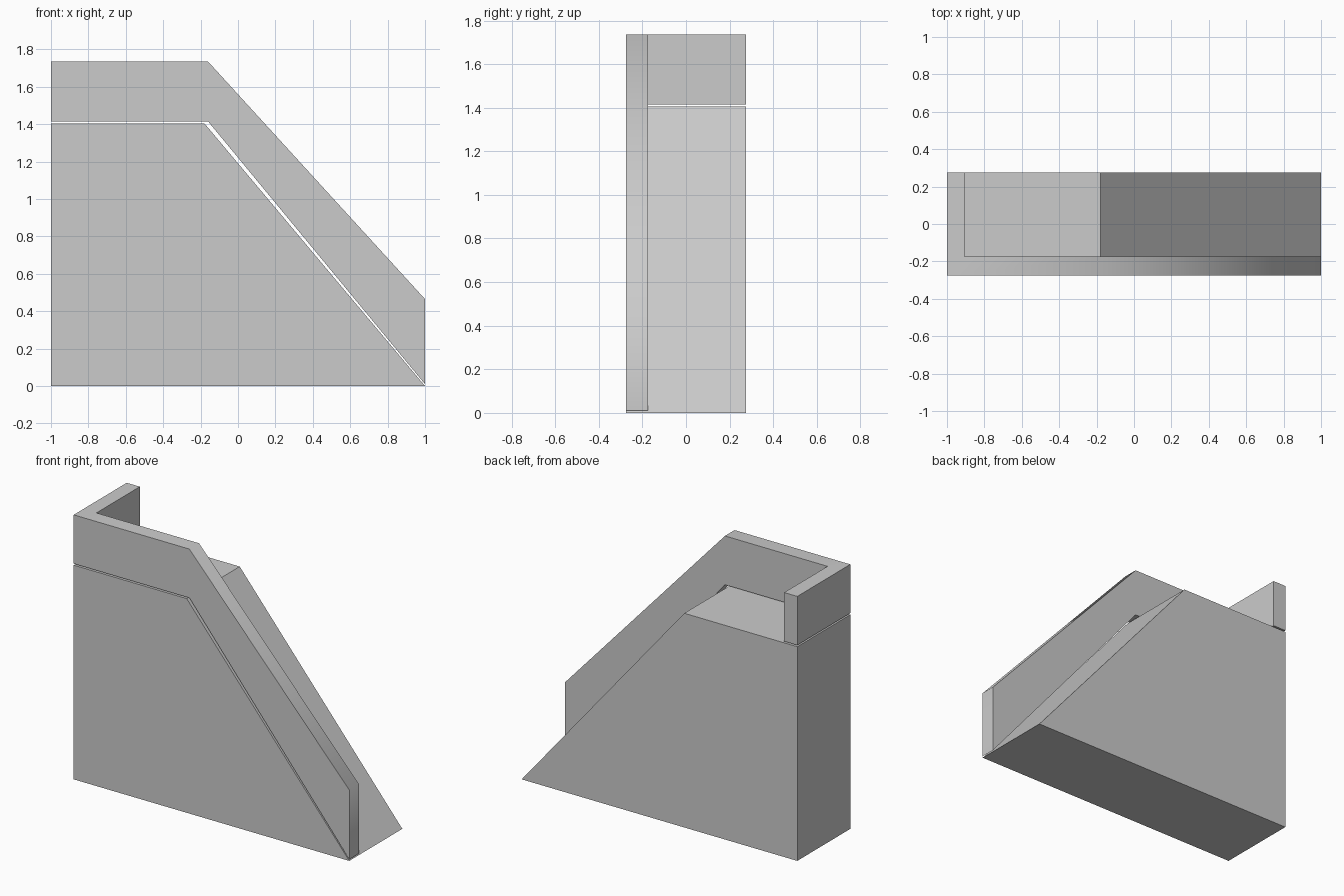
import bpy, bmesh, math

cube = bpy.data.objects.get("Cube")
if cube:
    bpy.data.objects.remove(cube, do_unlink=True)

grey = bpy.data.materials.new("light_grey")
grey.use_nodes = True
colour = (0.6, 0.6, 0.6, 1)
grey.diffuse_color = colour
grey.node_tree.nodes["Principled BSDF"].inputs["Base Color"].default_value = colour

FRONT, BACK, INNER = -0.275, 0.275, -0.175
WALL_X = -0.905
TOP = 1.735


def prism(name, profile, y0, y1):
    """Extrude an x-z profile from y0 to y1."""
    bm = bmesh.new()
    face = bm.faces.new([bm.verts.new((x, y0, z)) for x, z in profile])
    new = bmesh.ops.extrude_face_region(bm, geom=[face])["geom"]
    verts = [g for g in new if isinstance(g, bmesh.types.BMVert)]
    bmesh.ops.translate(bm, verts=verts, vec=(0, y1 - y0, 0))
    bmesh.ops.recalc_face_normals(bm, faces=bm.faces)
    mesh = bpy.data.meshes.new(name)
    bm.to_mesh(mesh)
    bm.free()
    mesh.materials.append(grey)
    obj = bpy.data.objects.new(name, mesh)
    bpy.context.collection.objects.link(obj)
    return obj


# Solid ramp block with a flat landing
prism("ramp_body", [(-1, 0), (1, 0), (-0.18, 1.405), (-1, 1.405)], FRONT, BACK)

# Parapet: full-depth profile, hollowed to leave the front panel and the end wall
parapet = prism("parapet", [(-1, 1.415), (-0.16, 1.415), (1, 0.01), (1, 0.465),
                            (-0.16, TOP), (-1, TOP)], FRONT, BACK)
cutter = prism("parapet_cutter", [(WALL_X, -1), (2, -1), (2, 2), (WALL_X, 2)], INNER, 1)
cutter.hide_render = True
cut = parapet.modifiers.new("hollow", "BOOLEAN")
cut.operation = "DIFFERENCE"
cut.solver = "EXACT"
cut.object = cutter

bpy.ops.object.select_all(action="DESELECT")
parapet.select_set(True)
bpy.context.view_layer.objects.active = parapet
bpy.ops.object.modifier_apply(modifier=cut.name)
bpy.data.objects.remove(cutter, do_unlink=True)

# Soft bend along the coping, all other edges crisp
bpy.ops.object.shade_smooth_by_angle(angle=math.radians(49))
